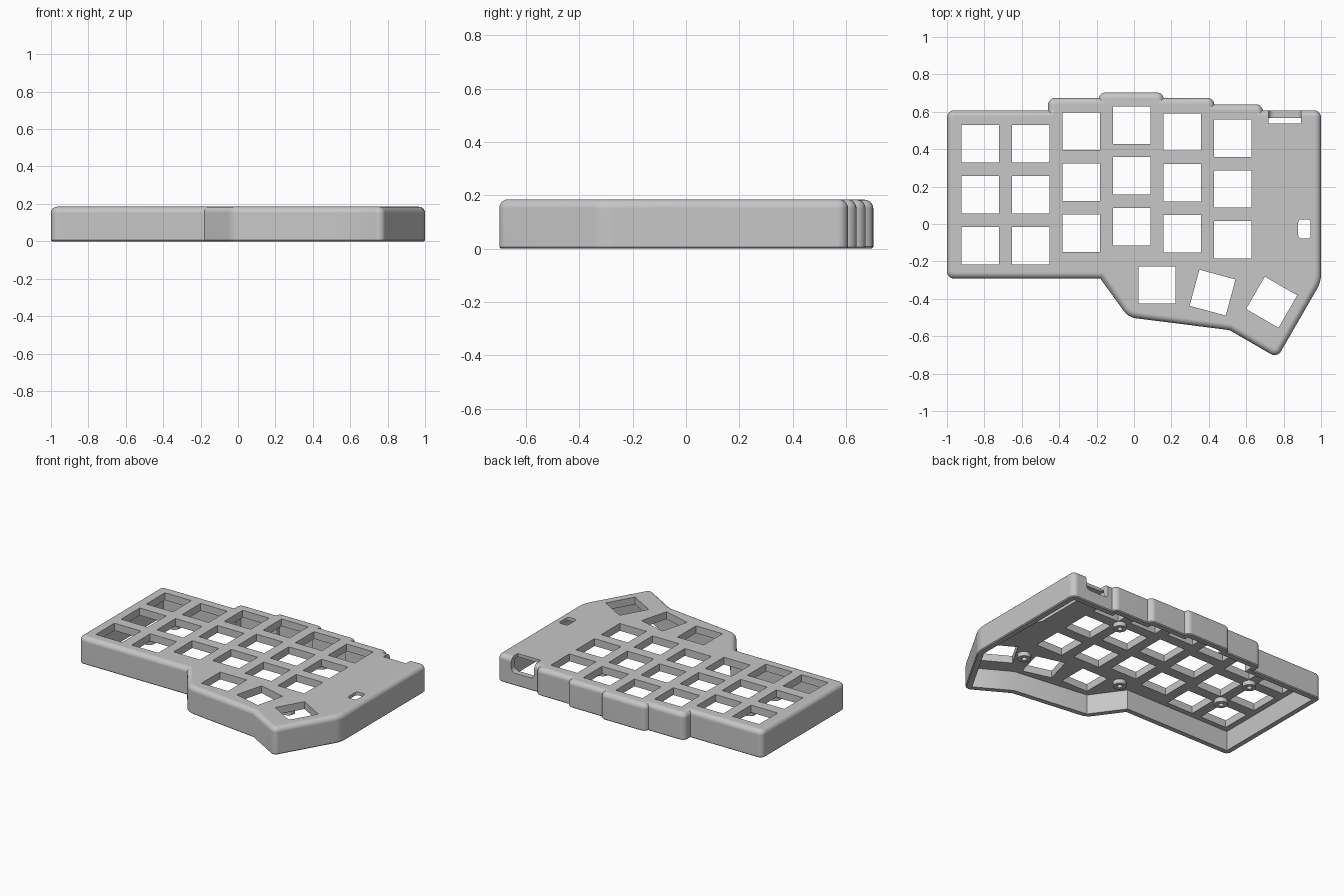
import bpy, bmesh, math
from mathutils import Vector, Matrix

cube = bpy.data.objects.get("Cube")
if cube:
    bpy.data.objects.remove(cube, do_unlink=True)

HEIGHT, WALL, UNDERSIDE = 0.185, 0.04, 0.135
KEY, PITCH = 0.2, 0.272
GREY = (0.57, 0.57, 0.57, 1)

grey = bpy.data.materials.new("case_grey")
grey.use_nodes = True
grey.diffuse_color = GREY
grey.node_tree.nodes["Principled BSDF"].inputs["Base Color"].default_value = GREY


def prism(name, outlines, z0, z1, corner=0, top=0, bottom=0, axes=None):
    """Extrude outlines, round their outer corners, then round the rims."""
    bm = bmesh.new()
    for pts in outlines:
        face = bm.faces.new([bm.verts.new((x, y, z0)) for x, y in pts])
        new = bmesh.ops.extrude_face_region(bm, geom=[face])["geom"]
        bmesh.ops.translate(bm, vec=(0, 0, z1 - z0),
                            verts=[g for g in new if isinstance(g, bmesh.types.BMVert)])
    bmesh.ops.recalc_face_normals(bm, faces=bm.faces)

    def round_edges(test, size, segments):
        if size:
            bm.normal_update()
            edges = [e for e in bm.edges if test(e, *[v.co.z for v in e.verts])]
            bmesh.ops.bevel(bm, geom=edges, offset=size, segments=segments,
                            profile=0.5, affect="EDGES", clamp_overlap=True)

    round_edges(lambda e, a, b: abs(a - b) > 1e-3 and e.calc_face_angle_signed() > 0, corner, 5)
    round_edges(lambda e, a, b: min(a, b) > z1 - 1e-4, top, 5)
    round_edges(lambda e, a, b: max(a, b) < z0 + 1e-4, bottom, 1)
    if axes:
        bm.transform(Matrix(axes).to_4x4())
    bmesh.ops.recalc_face_normals(bm, faces=bm.faces)
    mesh = bpy.data.meshes.new(name)
    bm.to_mesh(mesh)
    bm.free()
    mesh.materials.append(grey)
    obj = bpy.data.objects.new(name, mesh)
    bpy.context.collection.objects.link(obj)
    return obj


def combine(body, other, operation):
    mod = body.modifiers.new(operation, "BOOLEAN")
    mod.operation, mod.solver, mod.object = operation, "MANIFOLD", other
    bpy.context.view_layer.objects.active = body
    bpy.ops.object.modifier_apply(modifier=mod.name)
    bpy.data.objects.remove(other, do_unlink=True)


def rect(x0, x1, y0, y1):
    return [(x0, y0), (x1, y0), (x1, y1), (x0, y1)]


def circle(x, y, r, n=24):
    return [(x + r * math.cos(i * math.tau / n), y + r * math.sin(i * math.tau / n))
            for i in range(n)]


def key_hole(x, y, degrees=0):
    turn = Matrix.Rotation(math.radians(degrees), 2)
    h = KEY / 2
    return [tuple(turn @ Vector(p) + Vector((x, y))) for p in rect(-h, h, -h, h)]


def inset(pts, t):
    out = []
    for i, p in enumerate(pts):
        a, p, b = Vector(pts[i - 1]), Vector(p), Vector(pts[(i + 1) % len(pts)])
        d1, d2 = (p - a).normalized(), (b - p).normalized()
        n1, n2 = Vector((-d1.y, d1.x)), Vector((-d2.y, d2.x))
        out.append(tuple(p + t * (n1 + n2) / (1 + n1.dot(n2))))
    return out


# Shell: main outline plus the stepped slabs along the back edge
front = [(-1, -0.292), (-0.18, -0.292), (-0.03, -0.499), (0.51, -0.567),
         (0.766, -0.715), (1, -0.31)]
case = prism("keyboard_case", [front + [(1, 0.608), (-1, 0.608)]],
             0, HEIGHT, 0.038, 0.033, 0.006)
steps = [(0.2, 0.69, 0.64), (-0.46, 0.43, 0.674), (-0.19, 0.16, 0.703)]
for i, (left, right, back) in enumerate(steps, 1):
    tiny = 0.0004 * i    # keeps neighbouring faces from coinciding
    slab = prism("back_step", [rect(left, right, 0.3 + 0.03 * i, back)],
                 tiny, HEIGHT - tiny, 0.038, 0.033, 0.006)
    combine(case, slab, "UNION")

# Hollow underside following the full outline
back_edge = [(1, 0.608), (0.69, 0.608), (0.69, 0.64), (0.43, 0.64), (0.43, 0.674),
             (0.16, 0.674), (0.16, 0.703), (-0.19, 0.703), (-0.19, 0.674),
             (-0.46, 0.674), (-0.46, 0.608), (-1, 0.608)]
combine(case, prism("cavity", [inset(front + back_edge, WALL)], -0.1, UNDERSIDE), "DIFFERENCE")

# Deeper recess for the controller board
recess = [(0.957, -0.25), (0.957, 0.565), (0.7, 0.565), (0.7, 0.46), (0.79, 0.4),
          (0.79, 0.06), (0.87, -0.1), (0.87, -0.25)]
combine(case, prism("board_recess", [recess], 0.05, 0.163), "DIFFERENCE")

# Screw bosses under the plate
screws = [(0.395, 0.335), (0.61, -0.33), (-0.06, -0.21), (-0.685, 0.292), (-0.685, 0.02)]
combine(case, prism("screw_bosses", [circle(x, y, 0.042) for x, y in screws], 0.105, 0.15), "UNION")
combine(case, prism("screw_holes", [circle(x, y, 0.017) for x, y in screws], 0.05, 0.145), "DIFFERENCE")

# Key openings: staggered columns and a fanned thumb cluster
column_tops = [0.428, 0.428, 0.495, 0.529, 0.492, 0.459]
keys = [key_hole(-0.821 + 0.27 * c, y - PITCH * r)
        for c, y in enumerate(column_tops) for r in range(3)]
keys += [key_hole(0.123, -0.326), key_hole(0.42, -0.367, -15), key_hole(0.736, -0.418, -30)]
combine(case, prism("key_holes", keys, 0.08, 0.3), "DIFFERENCE")

# Button hole, plug notch in the back wall, cable slot in the side wall
combine(case, prism("button_hole", [rect(0.878, 0.945, -0.078, 0.024)], 0.1, 0.3, 0.018), "DIFFERENCE")
combine(case, prism("plug_notch", [rect(0.72, 0.893, 0.085, 0.4)], -0.75, -0.537, 0.03,
                    axes=((1, 0, 0), (0, 0, -1), (0, 1, 0))), "DIFFERENCE")
combine(case, prism("cable_slot", [rect(-0.235, -0.113, 0.104, 0.167)], 0.93, 1.1, 0.008,
                    axes=((0, 0, 1), (1, 0, 0), (0, 1, 0))), "DIFFERENCE")

# Smooth the rounded rims while the flat faces stay flat
bpy.ops.object.select_all(action="DESELECT")
case.select_set(True)
bpy.context.view_layer.objects.active = case
bpy.ops.object.shade_smooth_by_angle(angle=math.radians(30))
weighted = case.modifiers.new("flat_faces", "WEIGHTED_NORMAL")
weighted.keep_sharp = True
